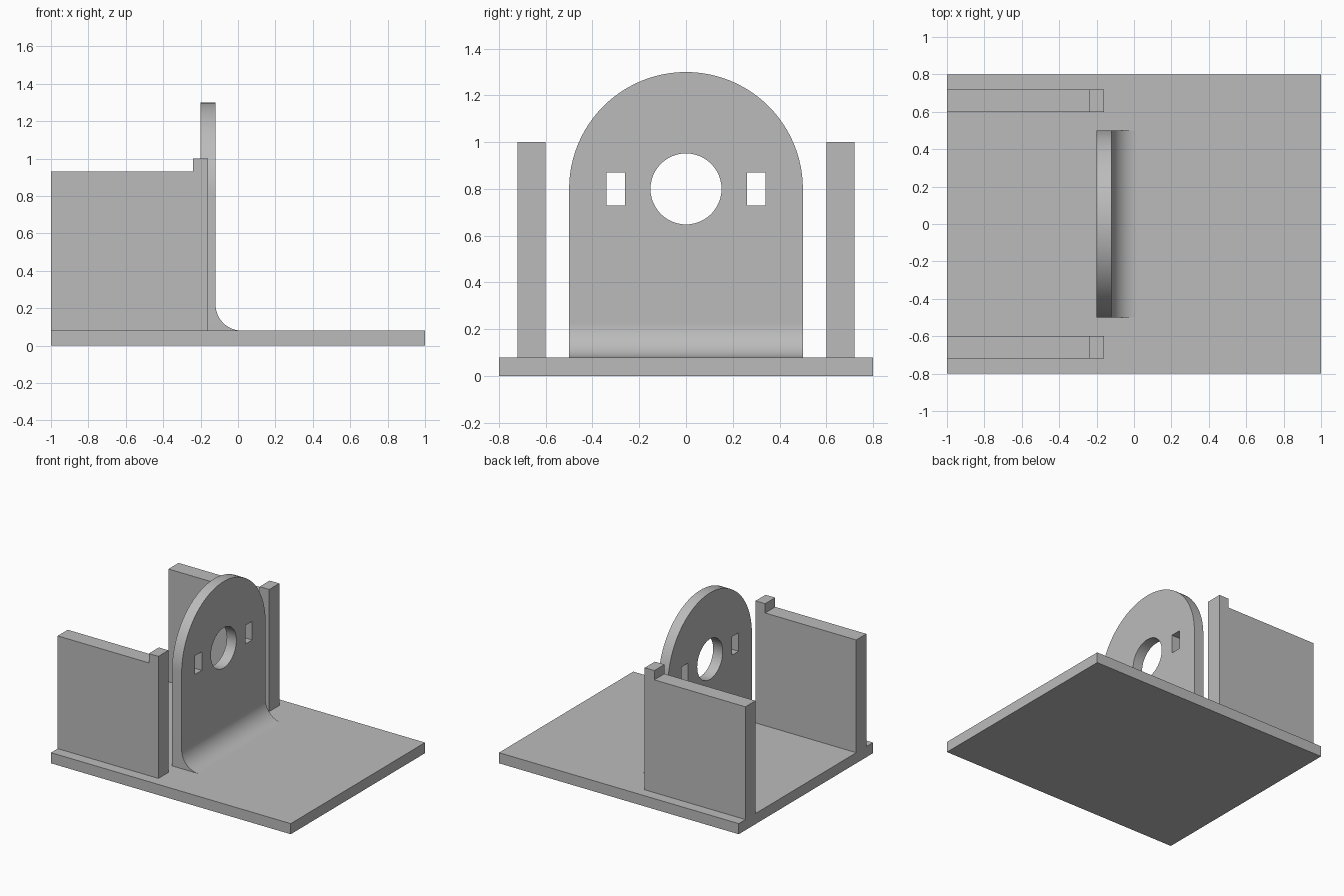
import bpy, bmesh
from math import pi, sin, cos, radians
from mathutils import Matrix

cube = bpy.data.objects.get("Cube")
if cube:
    bpy.data.objects.remove(cube, do_unlink=True)

grey = bpy.data.materials.new("plain_grey")
grey.use_nodes = True
GREY = (0.5, 0.5, 0.5, 1)
grey.diffuse_color = GREY
grey.node_tree.nodes["Principled BSDF"].inputs["Base Color"].default_value = GREY

# Local profile axes: SIDE looks along y (x, z); FACE looks along x (y, z)
SIDE = Matrix.Rotation(pi / 2, 4, 'X')
FACE = Matrix(((0, 0, 1, 0), (1, 0, 0, 0), (0, 1, 0, 0), (0, 0, 0, 1)))


def arc(cx, cy, r, start, end, n):
    return [(cx + r * cos(radians(start + (end - start) * i / n)),
             cy + r * sin(radians(start + (end - start) * i / n))) for i in range(n + 1)]


def rect(x0, x1, y0, y1):
    return [(x0, y0), (x1, y0), (x1, y1), (x0, y1)]


def extrude_profile(name, loops, thickness, axes, centre):
    """Fill the first loop, leave later loops open, and extrude about the centre."""
    curve = bpy.data.curves.new(name, 'CURVE')
    curve.dimensions = '2D'
    curve.fill_mode = 'BOTH'
    curve.extrude = thickness / 2
    for loop in loops:
        spline = curve.splines.new('POLY')
        spline.points.add(len(loop) - 1)
        for point, (u, v) in zip(spline.points, loop):
            point.co = (u, v, 0, 1)
        spline.use_cyclic_u = True
    obj = bpy.data.objects.new(name, curve)
    bpy.context.collection.objects.link(obj)
    bpy.ops.object.select_all(action='DESELECT')
    obj.select_set(True)
    bpy.context.view_layer.objects.active = obj
    bpy.ops.object.convert(target='MESH')
    obj = bpy.context.object
    obj.name = name
    mesh = obj.data
    bm = bmesh.new()
    bm.from_mesh(mesh)
    bmesh.ops.remove_doubles(bm, verts=bm.verts, dist=0.0001)
    bmesh.ops.transform(bm, matrix=Matrix.Translation(centre) @ axes, verts=bm.verts)
    bmesh.ops.recalc_face_normals(bm, faces=bm.faces)
    bm.to_mesh(mesh)
    bm.free()
    mesh.materials.clear()
    mesh.materials.append(grey)
    bpy.ops.object.shade_smooth_by_angle(angle=radians(30))
    return obj


# Base slab
extrude_profile("base_plate", [rect(-1, 1, 0, 0.08)], 1.6, SIDE, (0, 0, 0))

# Arched upright with a round hole and two slots
outline = [(-0.5, 0.08), (0.5, 0.08)] + arc(0, 0.8, 0.5, 0, 180, 48)
holes = [arc(0, 0.8, 0.152, 0, 360, 48)[:-1]]
holes += [rect(s * 0.3 - 0.04, s * 0.3 + 0.04, 0.73, 0.87) for s in (-1, 1)]
extrude_profile("arched_upright", [outline] + holes, 0.08, FACE, (-0.16, 0, 0))

# Concave fillet joining the upright to the base
extrude_profile("fillet", [[(-0.12, 0.08)] + arc(0.02, 0.22, 0.14, 270, 180, 16)],
                1.0, SIDE, (0, 0, 0))

# Side walls with a raised tab at the inner end
wall = [(-1, 0.08), (-0.16, 0.08), (-0.16, 1), (-0.24, 1), (-0.24, 0.93), (-1, 0.93)]
for name, side in (("left_wall", 1), ("right_wall", -1)):
    extrude_profile(name, [wall], 0.12, SIDE, (0, side * 0.66, 0))
